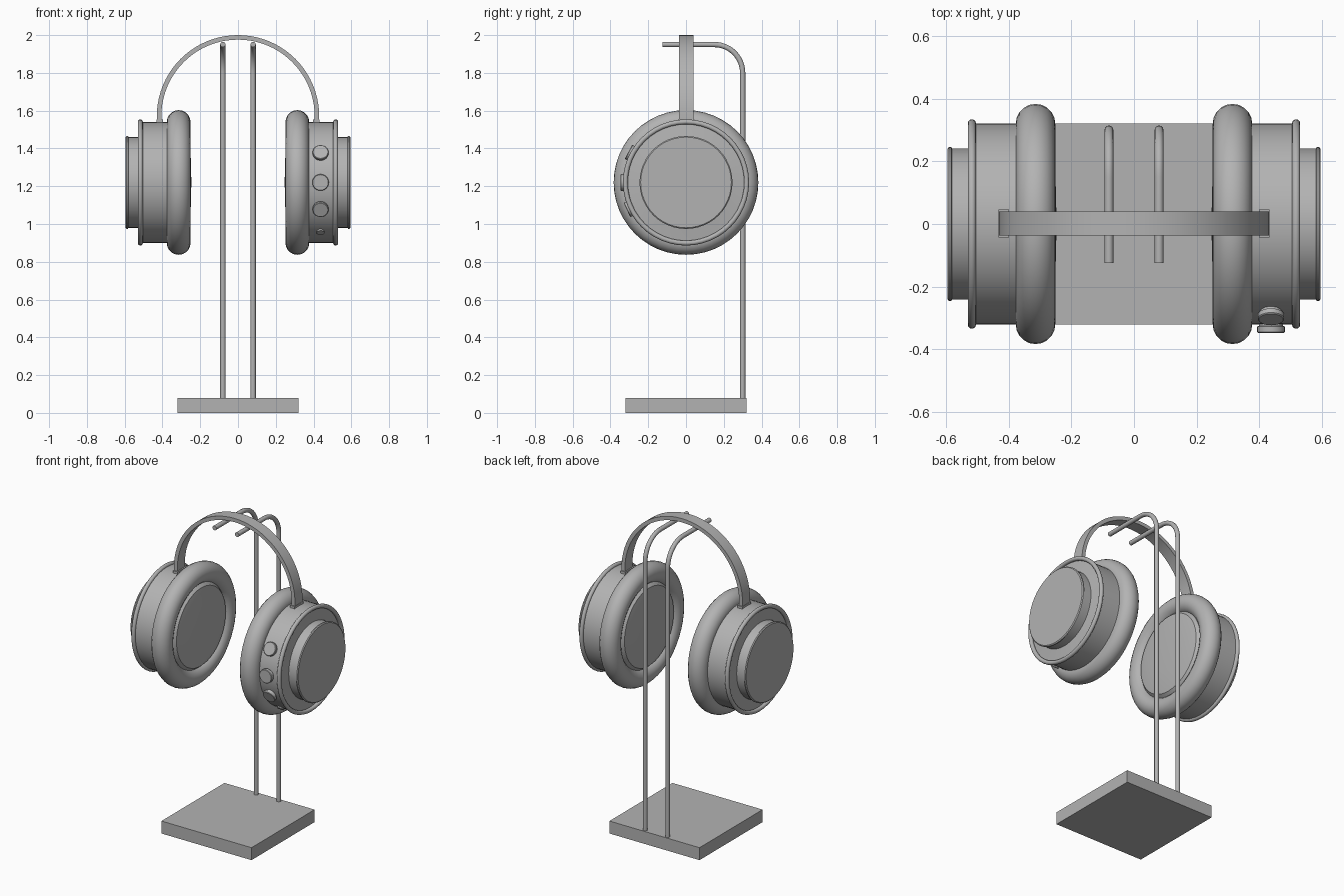
import bpy, bmesh, math
from mathutils import Matrix, Vector

if "Cube" in bpy.data.objects:
    bpy.data.objects.remove(bpy.data.objects["Cube"])

grey = bpy.data.materials.new("plain grey")
grey.diffuse_color = (0.45, 0.45, 0.45, 1)
grey.use_nodes = True
grey.node_tree.nodes["Principled BSDF"].inputs["Base Color"].default_value = grey.diffuse_color
CUP_Z = 1.22


def finish(name, bm, smooth=True):
    bmesh.ops.remove_doubles(bm, verts=bm.verts, dist=1e-5)
    bmesh.ops.recalc_face_normals(bm, faces=bm.faces)
    me = bpy.data.meshes.new(name)
    bm.to_mesh(me)
    bm.free()
    ob = bpy.data.objects.new(name, me)
    bpy.context.collection.objects.link(ob)
    me.materials.append(grey)
    if smooth:
        bpy.ops.object.select_all(action='DESELECT')
        ob.select_set(True)
        bpy.context.view_layer.objects.active = ob
        bpy.ops.object.shade_smooth_by_angle(angle=math.radians(35))
    return ob


def lathe(name, profile, matrix, steps=48):
    """Spin (axis, radius) points about local X."""
    bm = bmesh.new()
    vs = [bm.verts.new((a, 0, r)) for a, r in profile]
    es = [bm.edges.new(p) for p in zip(vs, vs[1:])]
    bmesh.ops.spin(bm, geom=vs + es, cent=(0, 0, 0), axis=(1, 0, 0),
                   angle=math.tau, steps=steps)
    bm.transform(matrix)
    return finish(name, bm)


def ring(x, r, minor, n=20):
    return [(x + minor * math.cos(math.tau * i / n), r + minor * math.sin(math.tau * i / n))
            for i in range(n + 1)]


def box(name, lo, hi):
    bm = bmesh.new()
    bmesh.ops.create_cube(bm, size=1)
    lo, hi = Vector(lo), Vector(hi)
    bm.transform(Matrix.Translation((lo + hi) / 2) @ Matrix.Diagonal((*(hi - lo), 1)))
    return finish(name, bm, False)


# stand base
box("stand_base", (-0.32, -0.32, 0), (0.32, 0.32, 0.08))

# bent rods, swept with a round section
path = [(0.30, 0.07)]
path += [(0.15 + 0.15 * math.cos(a), 1.80 + 0.15 * math.sin(a))
         for a in (math.pi / 2 * i / 12 for i in range(13))]
path += [(-0.125, 1.95)]
for side, sx in (("left", -0.08), ("right", 0.08)):
    bm = bmesh.new()
    rings = []
    for i, (y, z) in enumerate(path):
        a, b = path[max(i - 1, 0)], path[min(i + 1, len(path) - 1)]
        if i == 1:
            a = (0.30, 1.79)
            b = (0.30, 1.81)
        if i == len(path) - 2:
            a, b = (0.16, 1.95), (0.14, 1.95)
        t = Vector((0, b[0] - a[0], b[1] - a[1])).normalized()
        n = t.cross(Vector((1, 0, 0)))
        rings.append([bm.verts.new(Vector((sx, y, z)) + 0.014 * (
            Vector((1, 0, 0)) * math.cos(q) + n * math.sin(q)))
            for q in (math.tau * k / 16 for k in range(16))])
    for r0, r1 in zip(rings, rings[1:]):
        for k in range(16):
            m = (k + 1) % 16
            bm.faces.new((r0[k], r0[m], r1[m], r1[k]))
    bm.faces.new(rings[0])
    bm.faces.new(rings[-1])
    finish(side + "_stand_rod", bm)

# headband: arched strip with short straight ends
arc = [(-1, 1.53)] + [(math.pi * i / 40, 1.57) for i in range(41)] + [(-2, 1.53)]
bm = bmesh.new()
rows = []
for a, z in arc:
    row = []
    for r, y in ((0.43, -0.036), (0.43, 0.040), (0.406, 0.040), (0.406, -0.036)):
        if a < 0:
            p = (r if a == -1 else -r, y, z)
        else:
            p = (r * math.cos(a), y, z + r * math.sin(a))
        row.append(bm.verts.new(p))
    rows.append(row)
for r0, r1 in zip(rows, rows[1:]):
    for k in range(4):
        m = (k + 1) % 4
        bm.faces.new((r0[k], r0[m], r1[m], r1[k]))
bm.faces.new(rows[0])
bm.faces.new(rows[-1])
finish("headband", bm)

# ear cups
shell = [(0.34, 0.0), (0.34, 0.32), (0.51, 0.32), (0.51, 0.31), (0.528, 0.24), (0.528, 0.0)]
plug = [(0.52, 0.0), (0.52, 0.24), (0.580, 0.24), (0.583, 0.246), (0.590, 0.246),
        (0.595, 0.24), (0.595, 0.0)]
inner = [(0.247, 0.0), (0.249, 0.11), (0.254, 0.20), (0.262, 0.25), (0.29, 0.275)]
for side, s in (("left", -1), ("right", 1)):
    m = Matrix.Translation((0, 0, CUP_Z)) @ Matrix.Diagonal((s, 1, 1, 1))
    lathe(side + "_ear_pad", ring(0.314, 0.32, 0.063), m)
    lathe(side + "_inner_cloth", inner, m)
    lathe(side + "_cup_shell", shell, m)
    lathe(side + "_cup_rim", ring(0.517, 0.321, 0.013, 12), m)
    lathe(side + "_outer_cap", plug, m)
    x0, x1 = sorted((s * 0.398, s * 0.432))
    box(side + "_headband_foot", (x0, -0.043, 1.51), (x1, 0.046, 1.552))

# control buttons on the front of the right cup, set radially
for i, (deg, r, top) in enumerate(((28, 0.042, 0.345), (0, 0.044, 0.347),
                                   (-25, 0.042, 0.345), (-54, 0.022, 0.330))):
    a = math.radians(deg)
    out = Vector((0, -math.cos(a), math.sin(a)))
    up = Vector((0, math.sin(a), math.cos(a)))
    m = Matrix((out, Vector((1, 0, 0)), up)).transposed().to_4x4()
    m = Matrix.Translation((0.437, 0, CUP_Z)) @ m
    lathe("button_%d" % (i + 1),
          [(0.29, 0), (0.29, r * 0.88), (0.325, r * 0.88), (0.327, r),
           (top - 0.003, r), (top, r * 0.93), (top, 0)], m, 24)
